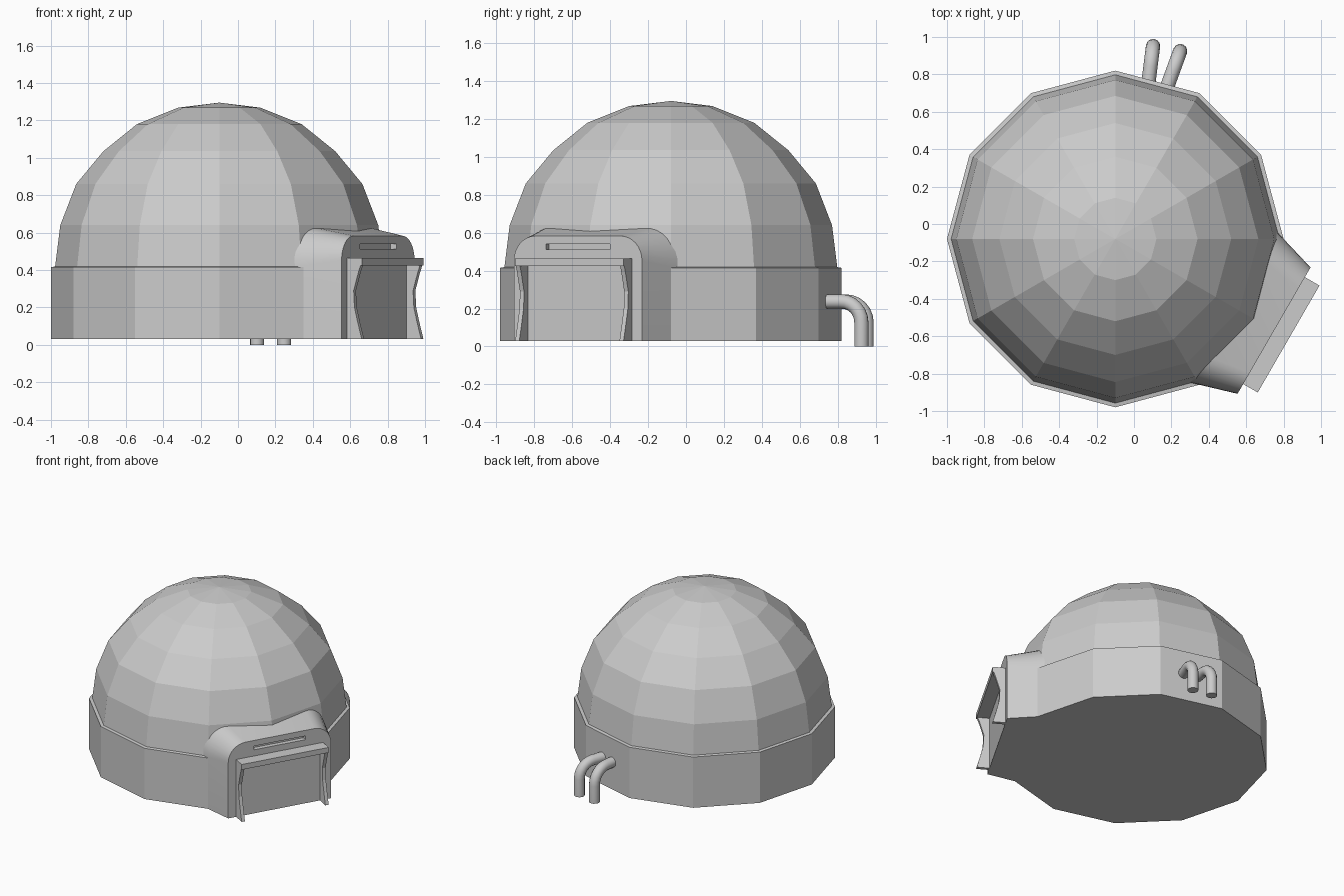
import bpy, bmesh, math
from mathutils import Matrix, Vector

if "Cube" in bpy.data.objects:
    bpy.data.objects.remove(bpy.data.objects["Cube"])

CX, CY = -0.1, -0.08
# door parts are built facing +x around the dome axis, then turned to face front right
DOOR = Matrix.Translation((CX, CY, 0)) @ Matrix.Rotation(math.radians(-30), 4, 'Z')


def finish(name, bm, matrix):
    bmesh.ops.recalc_face_normals(bm, faces=bm.faces[:])
    mesh = bpy.data.meshes.new(name)
    bm.to_mesh(mesh)
    bm.free()
    obj = bpy.data.objects.new(name, mesh)
    obj.matrix_world = matrix
    bpy.context.collection.objects.link(obj)
    return obj


def smooth(obj):
    bpy.ops.object.select_all(action='DESELECT')
    obj.select_set(True)
    bpy.context.view_layer.objects.active = obj
    bpy.ops.object.shade_smooth_by_angle(angle=math.radians(35))


def loft(name, loops, matrix):
    """Bridge matching closed loops and cap both ends."""
    bm = bmesh.new()
    rings = [[bm.verts.new(p) for p in loop] for loop in loops]
    n = len(rings[0])
    for a, b in zip(rings, rings[1:]):
        for i in range(n):
            j = (i + 1) % n
            bm.faces.new((a[i], a[j], b[j], b[i]))
    bm.faces.new(rings[0])
    bm.faces.new(rings[-1])
    bmesh.ops.remove_doubles(bm, verts=bm.verts[:], dist=1e-5)
    return finish(name, bm, matrix)


def lathe(name, profile):
    loops = [[(r * math.cos(math.tau * i / 12), r * math.sin(math.tau * i / 12), z)
              for i in range(12)] for r, z in profile]
    return loft(name, loops, Matrix.Translation((CX, CY, 0)))


def box(name, lo, hi, matrix):
    loops = [[(x, lo[1], lo[2]), (x, hi[1], lo[2]), (x, hi[1], hi[2]), (x, lo[1], hi[2])]
             for x in (lo[0], hi[0])]
    return loft(name, loops, matrix)


def arch(x, half, top, ry, rz):
    """Doorway outline with rounded upper corners."""
    pts = [(x, -half, 0.03), (x, half, 0.03)]
    for side in (1, -1):
        for i in range(9):
            a = math.radians(90 * (i if side == 1 else 8 - i) / 8)
            pts.append((x, side * (half - ry + ry * math.cos(a)), top - rz + rz * math.sin(a)))
    return pts


# twelve-sided wall and dome
lathe("base_wall", [(0.9, 0.03), (0.9, 0.415), (0.87, 0.42)])
DOME = [(0.88, 0.40), (0.85, 0.64), (0.765, 0.86), (0.62, 1.035),
        (0.44, 1.18), (0.22, 1.268)]
dome = lathe("dome", DOME)
bm = bmesh.new()
bm.from_mesh(dome.data)
top = max(bm.faces, key=lambda f: f.calc_center_median().z)
bmesh.ops.poke(bm, faces=[top])
max(bm.verts, key=lambda v: len(v.link_edges)).co.z = 1.295
bm.to_mesh(dome.data)
bm.free()

# tapered entrance with a vent slot cut above the door
entrance = loft("entrance", [arch(0.70, 0.474, 0.64, 0.17, 0.22),
                             arch(0.78, 0.45, 0.622, 0.16, 0.20),
                             arch(0.98, 0.39, 0.583, 0.13, 0.13)], DOOR)
cutter = box("slot_cutter", (0.945, -0.195, 0.512), (1.05, 0.195, 0.54), DOOR)
cutter.hide_render = True
cutter.hide_set(True)
cut = entrance.modifiers.new("slot", 'BOOLEAN')
cut.operation = 'DIFFERENCE'
cut.solver = 'EXACT'
cut.object = cutter
smooth(entrance)

# door hood and its waisted side panels
box("door_hood", (0.97, -0.33, 0.425), (1.07, 0.33, 0.465), DOOR)
SIDE = [(0.97, 0.03), (1.07, 0.03), (1.045, 0.12), (1.025, 0.20), (1.02, 0.29),
        (1.05, 0.39), (1.065, 0.43), (0.97, 0.43)]
for name, y0, y1 in (("door_side_left", -0.33, -0.305), ("door_side_right", 0.305, 0.33)):
    loft(name, [[(x, y, z) for x, z in SIDE] for y in (y0, y1)], DOOR)

# two bent pipes at the back
for name, start, end in (("pipe_left", (0.07, 0.70), (0.102, 0.952)),
                         ("pipe_right", (0.165, 0.70), (0.247, 0.925))):
    s, e = Vector(start), Vector(end)
    d = (e - s).normalized()
    bend = e - d * 0.11
    path = [(s.x, s.y, 0.237)]
    for i in range(7):
        a = math.radians(90 * i / 6)
        p = bend + d * 0.11 * math.sin(a)
        path.append((p.x, p.y, 0.127 + 0.11 * math.cos(a)))
    path.append((e.x, e.y, 0.0))
    curve = bpy.data.curves.new(name, 'CURVE')
    curve.dimensions = '3D'
    curve.bevel_depth = 0.038
    curve.bevel_resolution = 4
    curve.use_fill_caps = True
    spline = curve.splines.new('POLY')
    spline.points.add(len(path) - 1)
    for pt, co in zip(spline.points, path):
        pt.co = (*co, 1)
    pipe = bpy.data.objects.new(name, curve)
    bpy.context.collection.objects.link(pipe)
    bpy.ops.object.select_all(action='DESELECT')
    pipe.select_set(True)
    bpy.context.view_layer.objects.active = pipe
    bpy.ops.object.convert(target='MESH')
    smooth(bpy.context.view_layer.objects.active)
